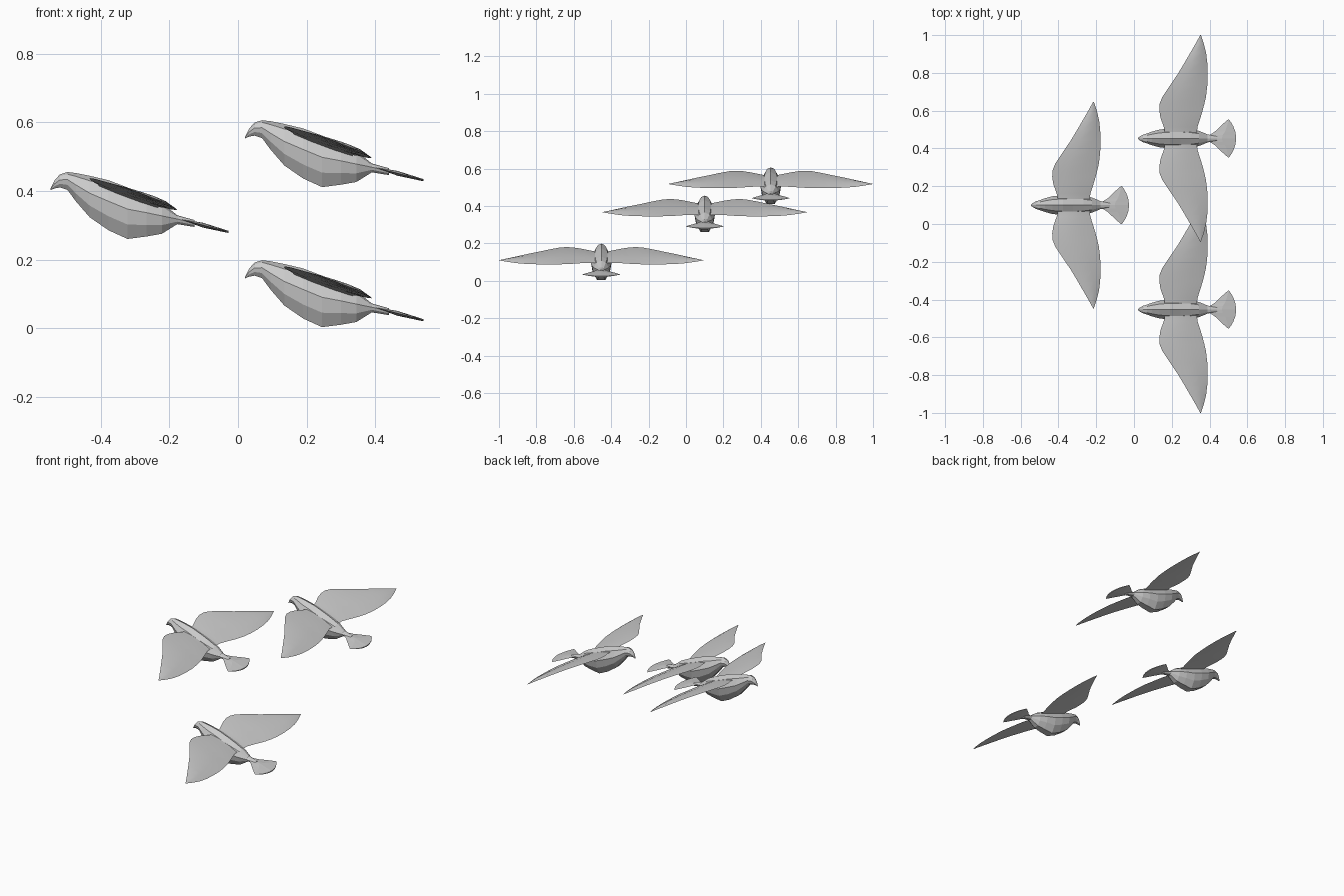
import bpy, bmesh, math

cube = bpy.data.objects.get("Cube")
if cube:
    bpy.data.objects.remove(cube, do_unlink=True)

grey = bpy.data.materials.new("plain grey")
grey.use_nodes = True
grey.diffuse_color = (0.6, 0.6, 0.6, 1)
grey.node_tree.nodes["Principled BSDF"].inputs["Base Color"].default_value = (0.6, 0.6, 0.6, 1)


def loft(name, rings, smooth=False):
    """Mesh skinned through equal-length closed rings, with capped ends."""
    bm = bmesh.new()
    loops = [[bm.verts.new(p) for p in ring] for ring in rings]
    n = len(loops[0])
    for a, b in zip(loops, loops[1:]):
        for i in range(n):
            j = (i + 1) % n
            bm.faces.new((a[i], a[j], b[j], b[i]))
    bm.faces.new(loops[0])
    bm.faces.new(loops[-1])
    bmesh.ops.recalc_face_normals(bm, faces=bm.faces)
    for f in bm.faces:
        f.smooth = smooth
    mesh = bpy.data.meshes.new(name)
    bm.to_mesh(mesh)
    bm.free()
    mesh.materials.append(grey)
    return mesh


# Body: x, top z, bottom z, half width, from beak to tail root
BODY = [
    (0.021, 0.150, 0.145, 0.003), (0.032, 0.173, 0.150, 0.011),
    (0.048, 0.191, 0.153, 0.020), (0.070, 0.198, 0.146, 0.027),
    (0.095, 0.195, 0.112, 0.036), (0.135, 0.187, 0.066, 0.047),
    (0.190, 0.174, 0.028, 0.053), (0.245, 0.153, 0.003, 0.054),
    (0.300, 0.130, 0.010, 0.050), (0.345, 0.108, 0.018, 0.040),
    (0.390, 0.072, 0.046, 0.021), (0.440, 0.058, 0.038, 0.014),
]
# Faceted cross-section: share of half width, share of depth below the top
SECTION = [(0, 0), (0.62, 0.12), (1, 0.42), (0.85, 0.72), (0.4, 1),
           (-0.4, 1), (-0.85, 0.72), (-1, 0.42), (-0.62, 0.12)]
body = loft("body", [[(x, w * u, t + (b - t) * v) for u, v in SECTION]
                     for x, t, b, w in BODY])

# Wing: span y, leading edge x and z, trailing edge x and z
WING = [
    (0.000, 0.170, 0.150, 0.330, 0.092), (0.060, 0.158, 0.162, 0.336, 0.096),
    (0.110, 0.140, 0.172, 0.352, 0.094), (0.150, 0.134, 0.178, 0.364, 0.091),
    (0.185, 0.136, 0.180, 0.373, 0.089), (0.220, 0.150, 0.178, 0.381, 0.088),
    (0.280, 0.190, 0.167, 0.388, 0.087), (0.340, 0.231, 0.154, 0.390, 0.088),
    (0.400, 0.267, 0.142, 0.388, 0.090), (0.450, 0.296, 0.131, 0.382, 0.094),
    (0.500, 0.325, 0.120, 0.370, 0.101), (0.547, 0.351, 0.110, 0.354, 0.109),
]


def wing_ring(y, lx, lz, tx, tz):
    """Thin, slightly arched aerofoil section."""
    c = tx - lx
    point = lambda f, lift: (lx + c * f, y, lz + (tz - lz) * f + lift)
    h = min(0.008, c * 0.1)
    return [point(0, 0), point(0.3, h), point(0.7, h), point(1, 0),
            point(0.7, -h * 0.4), point(0.3, -h * 0.4)]


stations = [(-s[0],) + s[1:] for s in reversed(WING[1:])] + WING
wings = loft("wings", [wing_ring(*s) for s in stations], smooth=True)

# Tail fan: half width y, front x, rear x; it slopes down towards the rear
FAN = [(0.000, 0.390, 0.540), (0.018, 0.400, 0.539), (0.036, 0.428, 0.536),
       (0.062, 0.455, 0.527), (0.085, 0.480, 0.514), (0.101, 0.499, 0.502)]


def fan_ring(y, fx, rx):
    height = lambda x: 0.060 - (x - 0.40) * 0.26
    mx = (fx + rx) / 2
    h = 0.007 * (1 - abs(y) / 0.11)
    return [(fx, y, height(fx)), (mx, y, height(mx) + h), (rx, y, height(rx) + h * 0.4),
            (rx, y, height(rx) - h * 0.5), (mx, y, height(mx) - h)]


fan = [(-s[0],) + s[1:] for s in reversed(FAN[1:])] + FAN
tail = loft("tail", [fan_ring(*s) for s in fan])

# Flock of three birds sharing the same parts
FLOCK = {"low": (0, -0.453, 0), "middle": (-0.567, 0.100, 0.257), "high": (0, 0.453, 0.408)}
for label, place in FLOCK.items():
    for part in (body, wings, tail):
        ob = bpy.data.objects.new(f"{label}_bird_{part.name}", part)
        ob.location = place
        bpy.context.collection.objects.link(ob)

# Keep the thin wing rims crisp
bpy.ops.object.select_all(action="DESELECT")
ob = bpy.data.objects["low_bird_wings"]
ob.select_set(True)
bpy.context.view_layer.objects.active = ob
bpy.ops.object.shade_smooth_by_angle(angle=math.radians(25))
